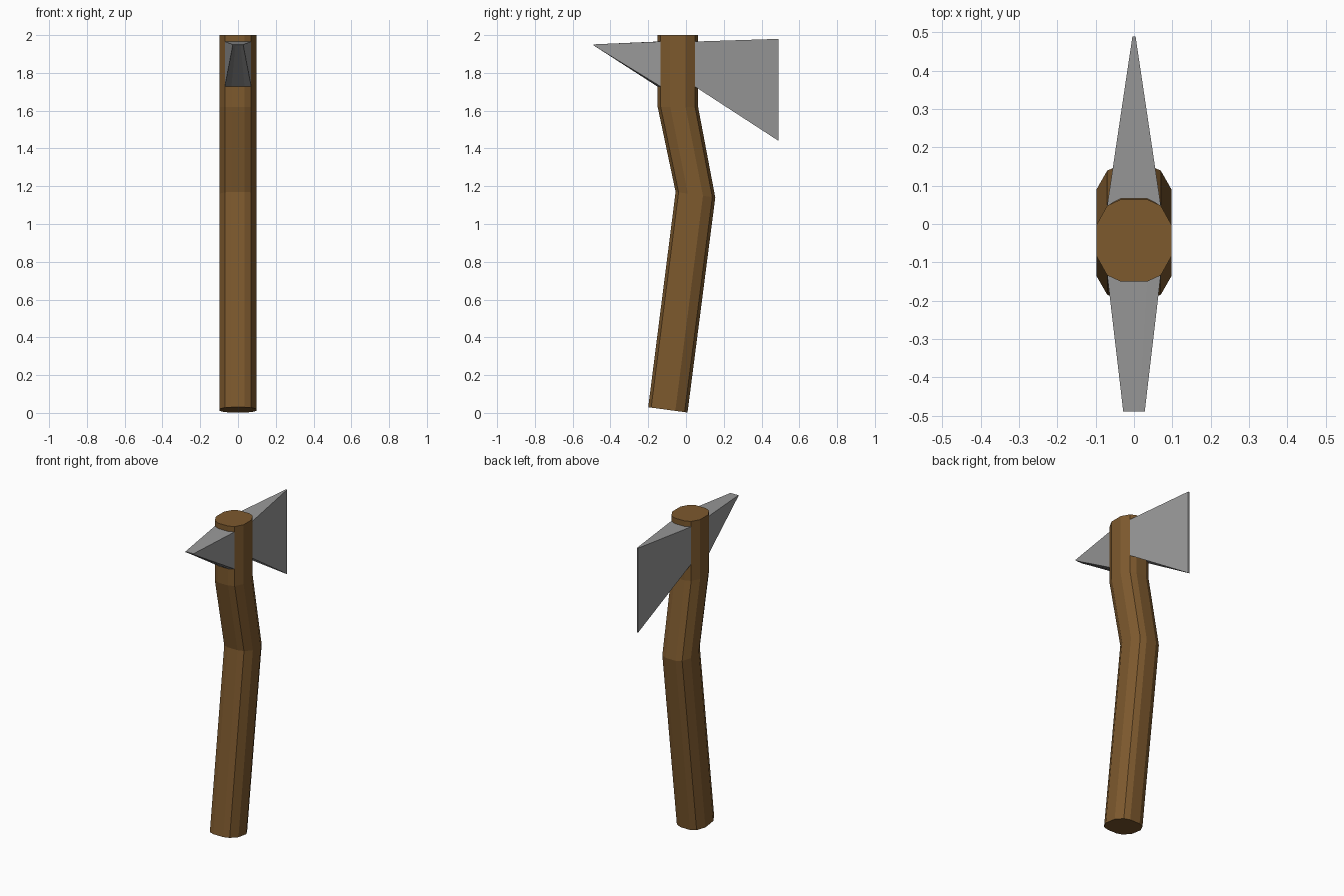
import bpy, bmesh

if "Cube" in bpy.data.objects:
    bpy.data.objects.remove(bpy.data.objects["Cube"])


def material(name, color):
    mat = bpy.data.materials.new(name)
    mat.diffuse_color = (*color, 1)
    mat.use_nodes = True
    mat.node_tree.nodes["Principled BSDF"].inputs["Base Color"].default_value = mat.diffuse_color
    return mat


wood = material("wood", (0.205, 0.1, 0.027))
steel = material("steel", (0.315, 0.315, 0.315))


def loft(name, rings, mat):
    """Skin equal-length rings into a closed, flat-shaded solid."""
    bm = bmesh.new()
    loops = [[bm.verts.new(p) for p in ring] for ring in rings]
    n = len(loops[0])
    for a, b in zip(loops, loops[1:]):
        for i in range(n):
            j = (i + 1) % n
            bm.faces.new((a[i], a[j], b[j], b[i]))
    bm.faces.new(loops[0][::-1])
    bm.faces.new(loops[-1])
    bmesh.ops.recalc_face_normals(bm, faces=bm.faces)
    mesh = bpy.data.meshes.new(name)
    bm.to_mesh(mesh)
    bm.free()
    obj = bpy.data.objects.new(name, mesh)
    bpy.context.collection.objects.link(obj)
    mesh.materials.append(mat)
    return obj


# Twelve-sided handle section: x position, depth as a fraction of half depth
quarter = [(0.098, 0.38), (0.07, 0.85), (0.035, 1.0)]
half = quarter + [(-x, d) for x, d in reversed(quarter)]
section = half + [(-x, -d) for x, d in half]

# Handle: front and back (y, z) of each section, bottom to top
stations = [((-0.2, 0.03), (0.008, 0.002)),
            ((-0.055, 1.17), (0.155, 1.14)),
            ((-0.15, 1.62), (0.064, 1.62)),
            ((-0.15, 2.0), (0.064, 2.0))]
rings = []
for (y0, z0), (y1, z1) in stations:
    rings.append([(x, (y0 + y1) / 2 + d * (y1 - y0) / 2,
                   (z0 + z1) / 2 + d * (z1 - z0) / 2) for x, d in section])
loft("handle", rings, wood)


def head_ring(y, w, z0, z1, bulge=0.0):
    """Head section of half width w, bowed by bulge to follow the handle."""
    row = [(-w, y), (-w / 2, y + bulge), (w / 2, y + bulge), (w, y)]
    return [(x, v, z0) for x, v in row] + [(x, v, z1) for x, v in row[::-1]]


# Axe head: flared cutting blade at the back, chisel spike at the front
loft("blade", [head_ring(0.048, 0.07, 1.727, 1.966, 0.018),
               head_ring(0.49, 0.004, 1.44, 1.98)], steel)
loft("spike", [head_ring(-0.132, 0.07, 1.727, 1.966, -0.018),
               head_ring(-0.49, 0.028, 1.946, 1.951)], steel)
